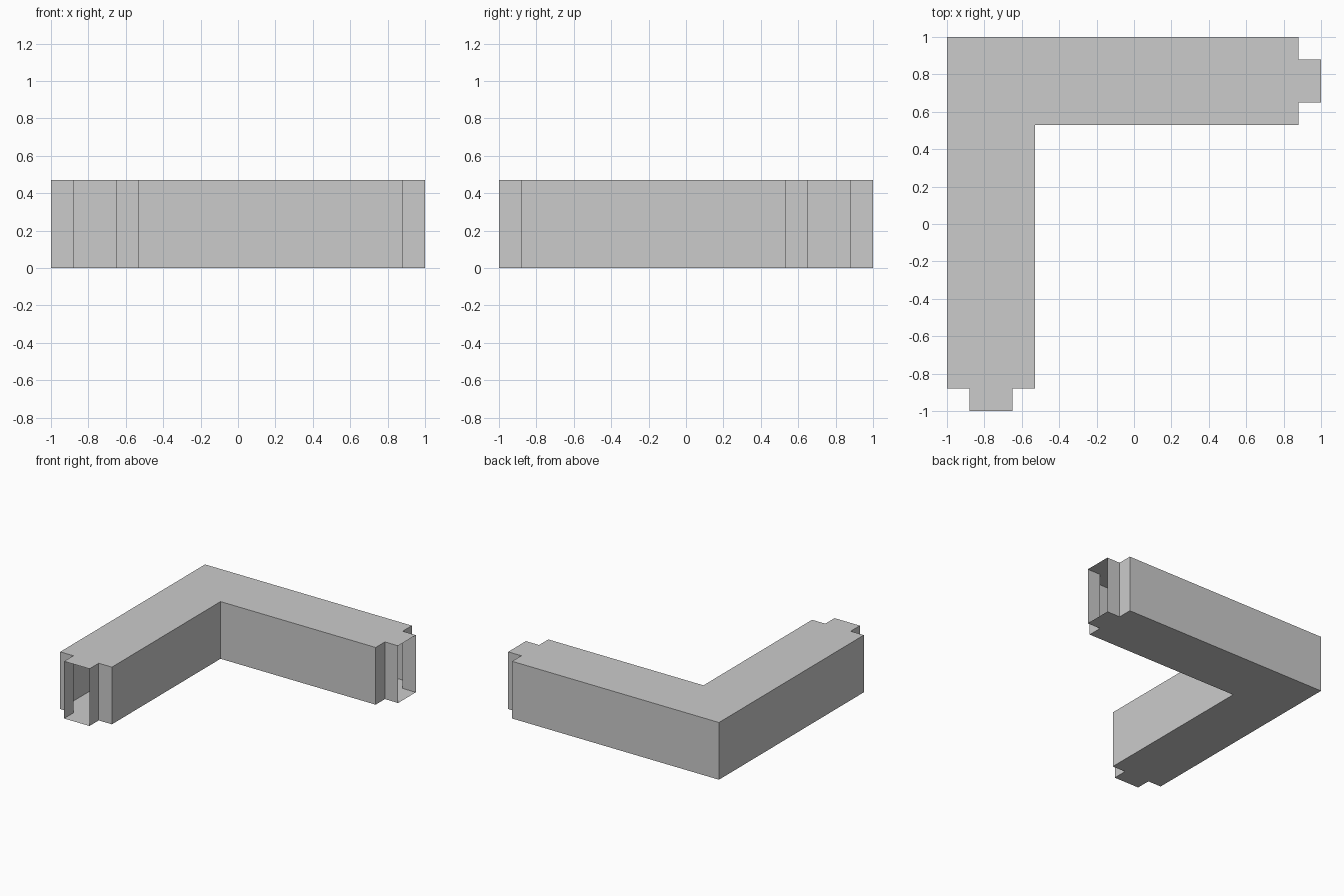
import bpy
import bmesh

if "Cube" in bpy.data.objects:
    bpy.data.objects.remove(bpy.data.objects["Cube"])

HEIGHT = 0.47

# Half of the L outline: outer corner, notched open end, inner corner
half = [(-1, 1), (-1, -0.88), (-0.88, -0.88), (-0.88, -1),
        (-0.65, -1), (-0.65, -0.88), (-0.53, -0.88), (-0.53, 0.53)]
# The other arm is the mirror image across the diagonal y = -x
outline = half + [(-y, -x) for x, y in reversed(half[1:-1])]

bm = bmesh.new()
low = [bm.verts.new((x, y, 0)) for x, y in outline]
high = [bm.verts.new((x, y, HEIGHT)) for x, y in outline]

# Floor and roof
bm.faces.new(low[::-1])
bm.faces.new(high)

# Side walls; the end of each tab stays open, so the duct is hollow
n = len(outline)
for i in range(n):
    j = (i + 1) % n
    if all(min(x, 0) + min(y, 0) < -1.6 and y == -1 or x == 1
           for x, y in (outline[i], outline[j])):
        continue
    bm.faces.new((low[i], low[j], high[j], high[i]))

mesh = bpy.data.meshes.new("corner_duct")
bm.to_mesh(mesh)
bm.free()
bpy.context.collection.objects.link(bpy.data.objects.new("corner_duct", mesh))
